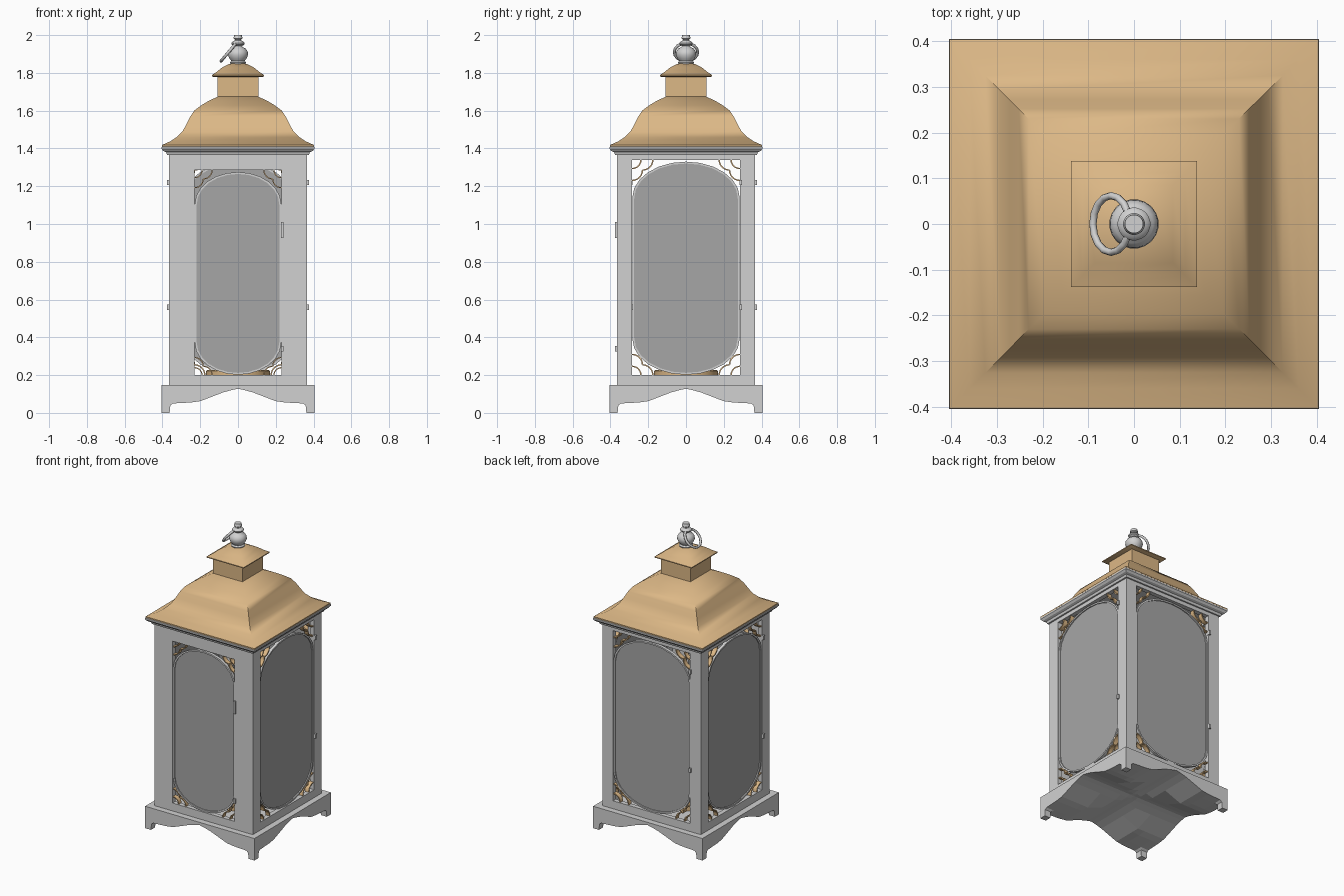
import bpy, bmesh, math
from mathutils import Matrix, Vector

if "Cube" in bpy.data.objects:
    bpy.data.objects.remove(bpy.data.objects["Cube"])


def mat(name, c):
    m = bpy.data.materials.new(name)
    m.diffuse_color = (*c, 1)
    m.use_nodes = True
    m.node_tree.nodes["Principled BSDF"].inputs["Base Color"].default_value = m.diffuse_color
    return m


GREY = mat("pale grey metal", (0.64, 0.64, 0.64))
GLASS = mat("grey glass", (0.38, 0.38, 0.38))
GOLD = mat("warm gold", (0.72, 0.48, 0.24))


def finish(bm, name, material, smooth=None):
    bmesh.ops.recalc_face_normals(bm, faces=bm.faces)
    me = bpy.data.meshes.new(name)
    bm.to_mesh(me)
    bm.free()
    ob = bpy.data.objects.new(name, me)
    bpy.context.collection.objects.link(ob)
    me.materials.append(material)
    if smooth:
        bpy.ops.object.select_all(action='DESELECT')
        ob.select_set(True)
        bpy.context.view_layer.objects.active = ob
        bpy.ops.object.shade_smooth_by_angle(angle=math.radians(smooth))
    return ob


def box(bm, x0, x1, y0, y1, z0, z1, m=Matrix()):
    t = Matrix.Translation(((x0 + x1) / 2, (y0 + y1) / 2, (z0 + z1) / 2))
    s = Matrix.Diagonal((x1 - x0, y1 - y0, z1 - z0, 1))
    bmesh.ops.create_cube(bm, size=1, matrix=m @ t @ s)


def loft(name, profile, n, material, smooth, cx=1.0):
    """Stack n-sided rings from (radius, z) points; n=4 gives squares by half-width."""
    bm = bmesh.new()
    k = math.sqrt(2) if n == 4 else 1
    rings = []
    for r, z in profile:
        rings.append([bm.verts.new((r * k * math.cos(math.tau * (i + .5) / n),
                                    r * k * math.sin(math.tau * (i + .5) / n), z)) for i in range(n)])
    for a, b in zip(rings, rings[1:]):
        for i in range(n):
            j = (i + 1) % n
            bm.faces.new((a[i], a[j], b[j], b[i]))
    bm.faces.new(rings[0])
    bm.faces.new(rings[-1])
    return finish(bm, name, material, smooth)


def ribbon(bm, inner, outer, d0, d1, m, closed):
    """Solid strip between two (u, v) outlines, from depth d0 to d1."""
    rows = [[bm.verts.new(m @ Vector((u, -d, v))) for u, v in pts]
            for pts, d in ((inner, d0), (outer, d0), (outer, d1), (inner, d1))]
    n = len(inner)
    for i in range(n if closed else n - 1):
        j = (i + 1) % n
        for a in range(4):
            p, q = rows[a], rows[(a + 1) % 4]
            bm.faces.new((p[i], p[j], q[j], q[i]))
    if not closed:
        for i in (0, n - 1):
            bm.faces.new([r[i] for r in rows])


def oval(w, z0, z1, rz, n=12):
    """Panel outline with elliptical top and bottom."""
    pts = [(w * math.cos(math.pi * i / n), z1 - rz + rz * math.sin(math.pi * i / n)) for i in range(n + 1)]
    return pts + [(-u, z0 + z1 - v) for u, v in pts]


# Base: underside arched along both directions, leaving four corner feet
half = [(0, .128), (.03, .122), (.08, .108), (.2, .062), (.25, .055), (.345, .05), (.358, .04), (.362, 0), (.405, 0)]
prof = [(-x, z) for x, z in reversed(half[1:])] + half
bm = bmesh.new()
g = [[bm.verts.new((x, y, max(zx, zy))) for y, zy in prof] for x, zx in prof]
n = len(prof)
for i in range(n - 1):
    for j in range(n - 1):
        bm.faces.new((g[i][j], g[i][j + 1], g[i + 1][j + 1], g[i + 1][j]))
rim = [e for e in bm.edges if e.is_boundary]
ext = bmesh.ops.extrude_edge_only(bm, edges=rim)["geom"]
for v in ext:
    if isinstance(v, bmesh.types.BMVert):
        v.co.z = .147
bmesh.ops.holes_fill(bm, edges=[e for e in bm.edges if e.is_boundary], sides=0)
finish(bm, "base", GREY)

# Four sides: frame, glass, rim, corner scrolls and hinges
H, T = .365, .03
for k, side in enumerate(("front", "right", "back", "left")):
    m = Matrix.Rotation(k * math.pi / 2, 4, 'Z')
    w, top, rz = (.23, 1.285, .17) if k == 0 else (.285, 1.34, .19)
    e = H if k % 2 == 0 else H - T
    z0 = .2
    bm = bmesh.new()
    for s in (-1, 1):
        box(bm, min(s * w, s * e), max(s * w, s * e), -H, -H + T, .145, 1.385, m)
    box(bm, -w, w, -H, -H + T, .145, z0, m)
    box(bm, -w, w, -H, -H + T, top, 1.385, m)
    finish(bm, side + "_frame", GREY)

    outer = oval(w - .001, z0 + .002, top - .01, rz)
    inner = oval(w - .011, z0 + .012, top - .02, rz - .006)
    bm = bmesh.new()
    ribbon(bm, inner, outer, H - .025, H - .005, m, True)
    finish(bm, side + "_glass_rim", GREY)

    bm = bmesh.new()
    loops = [[bm.verts.new(m @ Vector((u, -d, v))) for u, v in inner] for d in (H - .012, H - .018)]
    for lp in loops:
        bm.faces.new(lp)
    for i in range(len(inner)):
        j = (i + 1) % len(inner)
        bm.faces.new((loops[0][i], loops[0][j], loops[1][j], loops[1][i]))
    finish(bm, side + "_glass", GLASS)

    # scrolls: a small quarter ring and two concave arcs making a star point
    bm = bmesh.new()
    f = .85 if k == 0 else 1
    for su in (-1, 1):
        for sv in (-1, 1):
            def place(p):
                return [(su * (w - u * f), (z0 + v * f) if sv < 0 else (top - v * f)) for u, v in p]

            def arc(cx, cy, r, a0, a1):
                return [(cx + r * math.cos(math.radians(a0 + (a1 - a0) * i / 6)),
                         cy + r * math.sin(math.radians(a0 + (a1 - a0) * i / 6))) for i in range(7)]
            for c in ((0, 0, .05, 0, 90), (0, .055, .058, 0, 90), (.055, 0, .058, 0, 90)):
                a = arc(*c)
                b = arc(c[0], c[1], c[2] - .007, c[3], c[4])
                ribbon(bm, place(b), place(a), H - .035, H - .006, m, False)
    finish(bm, side + "_corner_scrolls", GOLD, 40)

    bm = bmesh.new()
    u = w + .005
    for z, h in (((.965, .04), (.995, .015), (.34, .015)) if k == 0 else ((1.22, .014), (.56, .014))):
        box(bm, u - .007, u + .007, -H - .012, -H + .01, z - h, z + h, m)
    finish(bm, side + "_hinges", GREY)

# Candle plate inside
loft("candle_plate", [(.17, .147), (.17, .222), (.165, .226)], 24, GOLD, 40)

# Cornice and roof
loft("cornice", [(.375, 1.365), (.38, 1.38), (.395, 1.386), (.405, 1.398), (.405, 1.408), (.395, 1.414)], 4, GREY, None)
loft("roof", [(.403, 1.41), (.403, 1.418), (.36, 1.437), (.325, 1.46), (.293, 1.492), (.272, 1.53),
              (.252, 1.57), (.23, 1.602), (.195, 1.628), (.155, 1.652), (.108, 1.674)], 4, GOLD, 50)
loft("roof_neck", [(.108, 1.66), (.108, 1.785)], 4, GOLD, None)
loft("roof_cap", [(.128, 1.778), (.138, 1.783), (.138, 1.789), (.112, 1.806), (.085, 1.828),
                  (.05, 1.846), (.02, 1.852)], 4, GOLD, 50)

# Finial and hanging ring
loft("finial", [(.04, 1.845), (.044, 1.855), (.035, 1.862), (.045, 1.875), (.054, 1.895), (.052, 1.912),
                (.042, 1.928), (.025, 1.936), (.022, 1.942), (.034, 1.95), (.036, 1.957), (.03, 1.966),
                (.018, 1.971), (.017, 1.977), (.024, 1.982), (.024, 1.988), (.021, 1.993), (.02, 2.0)],
     20, GREY, 40)
bpy.ops.mesh.primitive_torus_add(major_segments=16, minor_segments=8, major_radius=.062, minor_radius=.008,
                                 location=(-.05, 0, 1.91), rotation=(0, math.radians(-50), 0))
ring = bpy.context.object
ring.name = "hanging_ring"
ring.data.materials.append(GREY)
bpy.ops.object.shade_smooth_by_angle(angle=math.radians(50))
